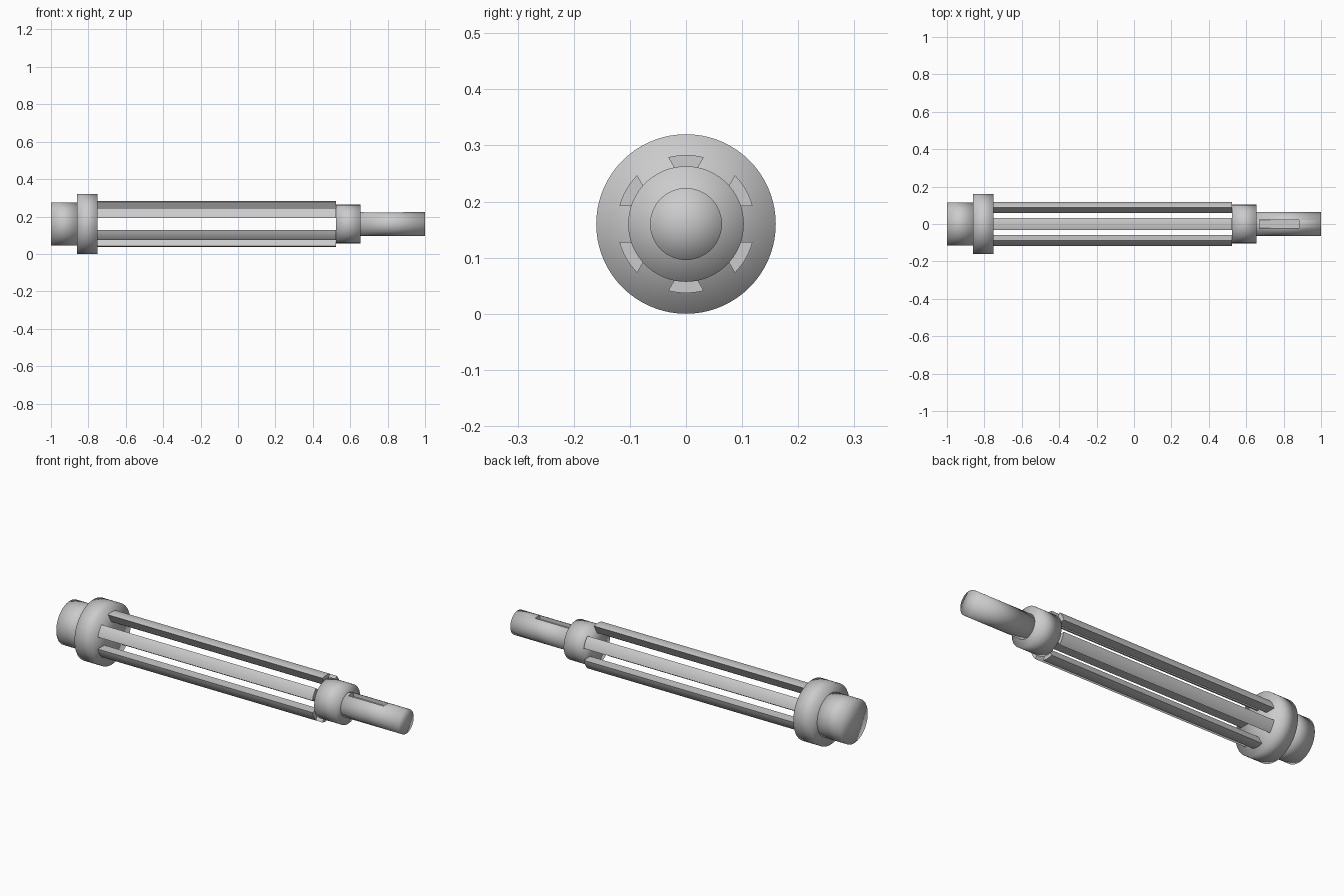
import bpy, bmesh, math
from mathutils import Matrix

if "Cube" in bpy.data.objects:
    bpy.data.objects.remove(bpy.data.objects["Cube"])

AXIS_Z = 0.16

steel = bpy.data.materials.new("grey steel")
steel.diffuse_color = (0.6, 0.6, 0.6, 1)
steel.use_nodes = True
steel.node_tree.nodes["Principled BSDF"].inputs["Base Color"].default_value = steel.diffuse_color


def make_object(name, bm):
    bmesh.ops.recalc_face_normals(bm, faces=bm.faces)
    mesh = bpy.data.meshes.new(name)
    bm.to_mesh(mesh)
    bm.free()
    mesh.materials.append(steel)
    obj = bpy.data.objects.new(name, mesh)
    bpy.context.collection.objects.link(obj)
    bpy.ops.object.select_all(action='DESELECT')
    bpy.context.view_layer.objects.active = obj
    obj.select_set(True)
    return obj


def turned_part(name, x0, x1, radius):
    """Solid round section along the x axis, with softly shaded rims."""
    bm = bmesh.new()
    place = Matrix.Translation(((x0 + x1) / 2, 0, AXIS_Z)) @ Matrix.Rotation(math.pi / 2, 4, 'Y')
    bmesh.ops.create_cone(bm, cap_ends=True, cap_tris=True, segments=72,
                          radius1=radius, radius2=radius, depth=x1 - x0, matrix=place)
    obj = make_object(name, bm)
    bpy.ops.object.shade_smooth()
    return obj


# Round sections
turned_part("end_stub", -1.0, -0.86, 0.115)
turned_part("collar", -0.86, -0.75, 0.16)
turned_part("hub", 0.525, 0.655, 0.103)
shaft = turned_part("drive_shaft", 0.655, 1.0, 0.064)

# Blind keyway on top of the drive shaft
bm = bmesh.new()
bmesh.ops.create_cube(bm, size=1, matrix=Matrix.Translation((0.777, 0, AXIS_Z + 0.065))
                      @ Matrix.Diagonal((0.21, 0.042, 0.05, 1)))
cutter = make_object("keyway_cutter", bm)
cutter.hide_render = True
cut = shaft.modifiers.new("keyway", 'BOOLEAN')
cut.object = cutter
cut.operation = 'DIFFERENCE'
cut.solver = 'EXACT'
bpy.context.view_layer.objects.active = shaft
bpy.ops.object.modifier_apply(modifier=cut.name)
bpy.data.objects.remove(cutter)

# Six wedge bars left between parallel-walled slots
OUTER, INNER, SLOT_HALF = 0.123, 0.071, 0.032


def bar_profile():
    """Cross-section as (angle from bar centre, radius)."""
    outer_half = math.pi / 6 - math.asin(SLOT_HALF / OUTER)
    inner_half = math.pi / 6 - math.asin(SLOT_HALF / INNER)
    steps = 8
    arc = [(outer_half * (2 * i / steps - 1), OUTER) for i in range(steps + 1)]
    return arc + [(inner_half, INNER), (-inner_half, INNER)]


for i in range(6):
    centre = math.radians(30 + 60 * i)
    bm = bmesh.new()
    ring = [bm.verts.new((-0.75, r * math.cos(centre + a), AXIS_Z + r * math.sin(centre + a)))
            for a, r in bar_profile()]
    face = bm.faces.new(ring)
    grown = bmesh.ops.extrude_face_region(bm, geom=[face], use_keep_orig=True)
    bmesh.ops.translate(bm, vec=(1.275, 0, 0),
                        verts=[g for g in grown["geom"] if isinstance(g, bmesh.types.BMVert)])
    make_object(f"slot_bar_{i + 1}", bm)
    bpy.ops.object.shade_smooth_by_angle(angle=math.radians(30))
